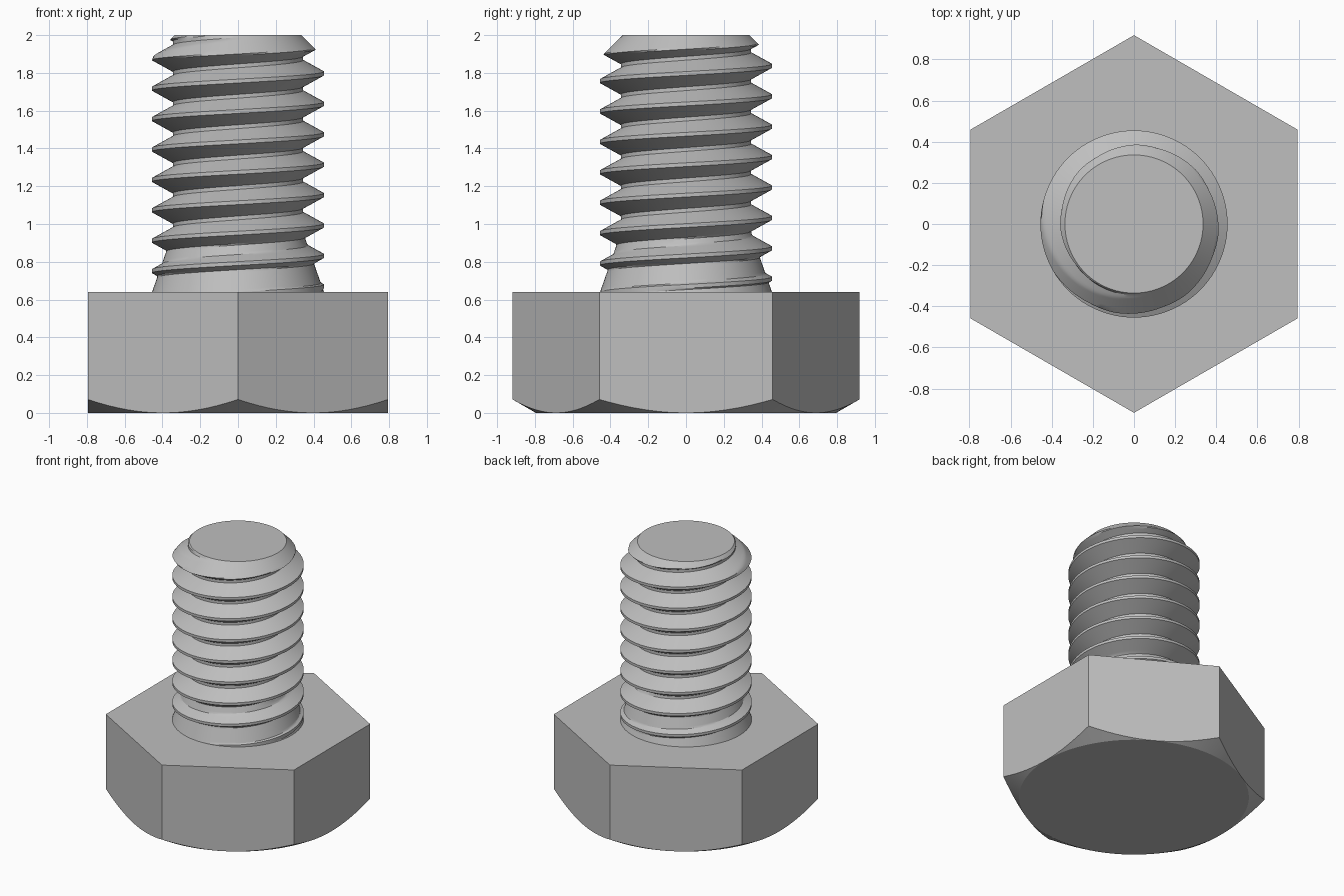
import bpy, bmesh, math

cube = bpy.data.objects.get("Cube")
if cube:
    bpy.data.objects.remove(cube)

# One steel grey for the whole bolt
steel = bpy.data.materials.new("steel grey")
steel.use_nodes = True
color = (0.52, 0.52, 0.52, 1)
steel.diffuse_color = color
steel.node_tree.nodes["Principled BSDF"].inputs["Base Color"].default_value = color

HEAD_TOP, TOP = 0.64, 2.0
FLAT, CORNER = 0.795, 0.918
PITCH, CREST, ROOT, TIP = 0.161, 0.455, 0.345, 0.336
COLUMNS, STEPS = 96, 8


def loft(name, columns, smooth_angle):
    """Skin columns of points (bottom to top) and cap both ends."""
    bm = bmesh.new()
    grid = [[bm.verts.new(p) for p in col] for col in columns]
    for a, b in zip(grid, grid[1:] + grid[:1]):
        for i in range(len(a) - 1):
            bm.faces.new((a[i], b[i], b[i + 1], a[i + 1]))
    bmesh.ops.remove_doubles(bm, verts=bm.verts[:], dist=1e-5)
    rims = [e for e in bm.edges if e.is_boundary]
    bmesh.ops.holes_fill(bm, edges=rims, sides=0)
    bmesh.ops.recalc_face_normals(bm, faces=bm.faces[:])
    mesh = bpy.data.meshes.new(name)
    bm.to_mesh(mesh)
    bm.free()
    mesh.materials.append(steel)
    obj = bpy.data.objects.new(name, mesh)
    bpy.context.collection.objects.link(obj)
    bpy.ops.object.select_all(action='DESELECT')
    obj.select_set(True)
    bpy.context.view_layer.objects.active = obj
    bpy.ops.object.shade_smooth_by_angle(angle=math.radians(smooth_angle))
    return obj


def polar(r, a, z):
    return (r * math.cos(a), r * math.sin(a), z)


# Hexagonal head, its underside turned to a 30 degree chamfer
def head_column(i):
    a = math.tau * i / COLUMNS
    sector = math.tau / 6
    off = (a + sector / 2) % sector - sector / 2
    r = FLAT / math.cos(off)
    rise = (r - FLAT) * math.tan(math.radians(30))
    return [polar(FLAT, a, 0), polar(r, a, rise), polar(r, a, HEAD_TOP)]


loft("hex_head", [head_column(i) for i in range(COLUMNS)], 25)


# Threaded shank: helical ridge, tapered run-out below, chamfered tip
def shank_radius(z, u):
    dist = min(u % 1, 1 - u % 1)
    flank = min(max((dist - 1 / 16) / (3 / 8), 0), 1)
    thread = CREST + (ROOT - CREST) * flank
    runout = CREST - 0.35 * (z - HEAD_TOP)
    return min(max(thread, runout), TIP + TOP - z)


rows = [side + 3 / 8 * k / STEPS for side in (1 / 16, 9 / 16) for k in range(STEPS + 1)]


def shank_column(i):
    a = math.tau * i / COLUMNS
    start = 0.67 + PITCH * i / COLUMNS
    points = []
    for turn in range(-2, 10):
        for u in rows:
            z = min(max(start + PITCH * (turn + u), HEAD_TOP), TOP)
            points.append(polar(shank_radius(z, (z - start) / PITCH), a, z))
    return points


columns = [shank_column(i) for i in range(COLUMNS)]
# Rows join one pitch higher after a full turn, so drop a pitch at the seam
n = len(rows)


def threaded_shank():
    bm = bmesh.new()
    grid = [[bm.verts.new(p) for p in col] for col in columns + [shank_column(COLUMNS)]]
    # The extra last column lies on the first and welds to it
    for a, b in zip(grid, grid[1:]):
        for i in range(len(a) - 1):
            bm.faces.new((a[i], b[i], b[i + 1], a[i + 1]))
    bmesh.ops.remove_doubles(bm, verts=bm.verts[:], dist=1e-5)
    bmesh.ops.holes_fill(bm, edges=[e for e in bm.edges if e.is_boundary], sides=0)
    bmesh.ops.recalc_face_normals(bm, faces=bm.faces[:])
    mesh = bpy.data.meshes.new("threaded_shank")
    bm.to_mesh(mesh)
    bm.free()
    mesh.materials.append(steel)
    obj = bpy.data.objects.new("threaded_shank", mesh)
    bpy.context.collection.objects.link(obj)
    bpy.ops.object.select_all(action='DESELECT')
    obj.select_set(True)
    bpy.context.view_layer.objects.active = obj
    bpy.ops.object.shade_smooth_by_angle(angle=math.radians(25))


threaded_shank()
